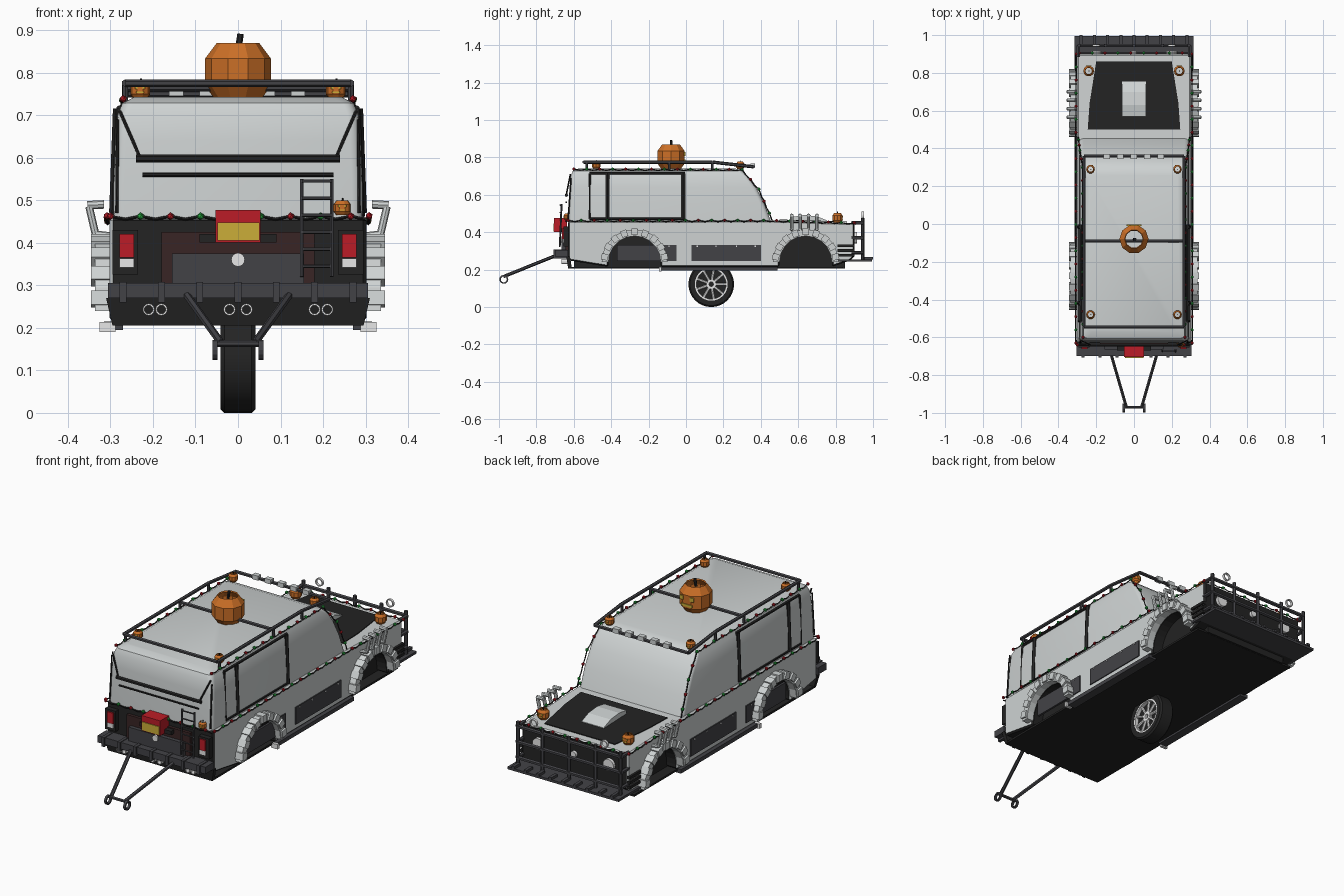
import bpy, bmesh, math
from math import sin, cos, pi
from mathutils import Vector, Matrix

cube = bpy.data.objects.get("Cube")
if cube:
    bpy.data.objects.remove(cube)


def material(name, rgb):
    m = bpy.data.materials.new(name)
    m.use_nodes = True
    m.diffuse_color = (*rgb, 1)
    m.node_tree.nodes["Principled BSDF"].inputs["Base Color"].default_value = (*rgb, 1)
    return m


LIGHT = material("light grey paint", (.62, .65, .65))
CHAR = material("charcoal metal", (.055, .055, .062))
BLACK = material("black", (.017, .017, .017))
ORANGE = material("pumpkin orange", (.6, .16, .02))
RED = material("red", (.5, .012, .02))
GREEN = material("green", (.02, .4, .05))
YELLOW = material("yellow", (.6, .42, .04))
MAROON = material("dark maroon", (.04, .018, .018))
WHITE = material("white metal", (.8, .8, .8))


class Part:
    """Collects simple solids into one mesh object."""

    def __init__(self, name, *mats):
        self.name, self.mats, self.bm = name, mats, bmesh.new()

    def box(self, lo, hi):
        lo, hi = Vector(lo), Vector(hi)
        m = Matrix.Translation((lo + hi) / 2) @ Matrix.Diagonal((*(hi - lo), 1))
        bmesh.ops.create_cube(self.bm, size=1, matrix=m)

    def sbox(self, lo, hi):
        """Box repeated on both sides of x = 0."""
        self.box(lo, hi)
        self.box((-hi[0], lo[1], lo[2]), (-lo[0], hi[1], hi[2]))

    def rod(self, pts, r, n=6):
        for a, b in zip(pts, pts[1:]):
            a, b = Vector(a), Vector(b)
            d = b - a
            m = Matrix.Translation((a + b) / 2) @ d.to_track_quat('Z', 'Y').to_matrix().to_4x4()
            bmesh.ops.create_cone(self.bm, cap_ends=True, segments=n, radius1=r, radius2=r,
                                  depth=d.length, matrix=m)

    def lathe(self, profile, center, axis=(0, 0, 1), n=24, closed=True):
        q = Vector(axis).to_track_quat('Z', 'Y')
        rings = [[self.bm.verts.new(Vector(center) + q @ Vector((r * cos(2 * pi * i / n), r * sin(2 * pi * i / n), h)))
                  for i in range(n)] for r, h in profile]
        self.bridge(rings, closed)

    def bridge(self, rings, closed):
        nxt = rings[1:] + rings[:1] if closed else rings[1:]
        for a, b in zip(rings, nxt):
            for i in range(len(a)):
                j = (i + 1) % len(a)
                self.bm.faces.new((a[i], a[j], b[j], b[i]))

    def prism(self, outline, offset):
        f = self.bm.faces.new([self.bm.verts.new(p) for p in outline])
        ext = bmesh.ops.extrude_face_region(self.bm, geom=[f], use_keep_orig=True)
        verts = [v for v in ext["geom"] if isinstance(v, bmesh.types.BMVert)]
        bmesh.ops.translate(self.bm, verts=verts, vec=offset)

    def done(self, rule=None, smooth=False):
        bmesh.ops.recalc_face_normals(self.bm, faces=self.bm.faces[:])
        if rule:
            for f in self.bm.faces:
                f.material_index = rule(f)
        me = bpy.data.meshes.new(self.name)
        self.bm.to_mesh(me)
        self.bm.free()
        for m in self.mats:
            me.materials.append(m)
        ob = bpy.data.objects.new(self.name, me)
        bpy.context.collection.objects.link(ob)
        if smooth:
            bpy.ops.object.select_all(action='DESELECT')
            ob.select_set(True)
            bpy.context.view_layer.objects.active = ob
            bpy.ops.object.shade_smooth_by_angle(angle=math.radians(35))
        return ob


# Lower body with wheel arches cut in the side profile
ARCHES, AZ, AR = (-.275, .64), .24, .14
profile = [(-.63, .46), (-.63, .25)]
for c in ARCHES:
    profile.append((c - AR, .215))
    profile += [(c - AR * cos(pi * i / 16), AZ + AR * sin(pi * i / 16)) for i in range(17)]
    profile.append((c + AR, .215))
profile += [(.88, .25), (.9, .27), (.9, .448), (.45, .462)]
p = Part("lower_body", LIGHT, BLACK)
p.prism([(-.302, y, z) for y, z in profile], (.604, 0, 0))
body = p.done(lambda f: 0 if abs(f.normal.x) > .5 or f.normal.z > .5 else 1)
bev = body.modifiers.new("soft_edges", 'BEVEL')
bev.width, bev.limit_method, bev.angle_limit = .008, 'ANGLE', math.radians(60)

p = Part("underbody", BLACK)
p.box((-.24, -.6, .206), (.24, .85, .44))
p.box((-.295, -.62, .205), (.295, .84, .215))
p.done()

# Cabin: stacked rounded rectangles (height, back y, front y, half width)
p = Part("cabin", LIGHT)
rings = []
for z, y0, y1, w in [(.455, -.63, .455, .293), (.55, -.627, .42, .292), (.64, -.622, .375, .288),
                     (.7, -.617, .332, .283), (.728, -.605, .3, .272), (.742, -.57, .26, .245)]:
    ring = []
    for k, (sx, cy, sy) in enumerate([(1, y1, 1), (-1, y1, 1), (-1, y0, -1), (1, y0, -1)]):
        for i in range(5):
            a = k * pi / 2 + i * pi / 8
            ring.append(p.bm.verts.new((sx * (w - .025) + .025 * cos(a), cy - sy * .025 + .025 * sin(a), z)))
    rings.append(ring)
p.bridge(rings, False)
p.bm.faces.new(rings[-1])
p.done(smooth=True)

p = Part("window_frames", BLACK)
for s in (-1, 1):
    for y, r in ((-.515, .007), (-.42, .013), (-.015, .013)):
        p.rod([(s * .29, y, .47), (s * .281, y, .715)], r)
    for x, z in ((.279, .716), (.291, .472)):
        p.rod([(s * x, -.515, z), (s * x, -.005, z)], .007)
    p.rod([(s * .278, -.618, .71), (s * .23, -.64, .6)], .004)
    p.rod([(s * .283, -.615, .69), (s * .285, -.63, .47)], .004)
p.rod([(-.24, -.64, .598), (.24, -.64, .598)], .009)
p.rod([(-.225, -.64, .56), (.225, -.64, .56)], .005)
p.done()

# Blocky arch flares
p = Part("arch_flares", LIGHT)
for s in (-1, 1):
    for c in ARCHES:
        arc = [pi * i / 10 for i in range(11)]
        out = [(s * .298, c + r * cos(a), AZ + r * sin(a)) for r, seq in ((.14, arc), (.176, arc[::-1])) for a in seq]
        p.prism(out, (s * .038, 0, 0))
        for a in [pi * (i + .5) / 9 for i in range(9)]:
            q = Vector((s * .322, c + .162 * cos(a), AZ + .162 * sin(a)))
            m = Matrix.Translation(q) @ Matrix.Rotation(a, 4, 'X') @ Matrix.Diagonal((.046, .036, .034, 1))
            bmesh.ops.create_cube(p.bm, size=1, matrix=m)
p.done()

# Side panels, sills and vents
p = Part("side_panels", CHAR)
for y0, y1 in ((-.37, -.05), (.03, .4)):
    p.sbox((.296, y0, .245), (.307, y1, .333))
p.sbox((.27, -.13, .195), (.315, .49, .215))
p.done()
p = Part("panel_bolts", WHITE)
for y in (.06, .16, .27, .37, -.09):
    p.sbox((.305, y - .003, .322), (.31, y + .003, .328))
p.sbox((.288, -.145, .19), (.325, -.13, .214))
p.done()
p = Part("side_vents", BLACK)
for z in (.27, .295, .32):
    p.sbox((.295, .81, z), (.313, .9, z + .014))
p.done()

# Hood
p = Part("hood_panel", BLACK)
p.prism([(x, y, .464 - (y - .5) * .03) for x, y in
         ((-.245, .5), (.245, .5), (.235, .64), (.2, .86), (-.2, .86), (-.235, .64))], (0, 0, .004))
p.done()
p = Part("hood_scoop", LIGHT)
p.prism([(-.063, y, z) for y, z in ((.57, .45), (.57, .482), (.63, .492), (.7, .485), (.755, .463), (.755, .45))],
        (.126, 0, 0))
p.done()
p = Part("exhaust_stacks", LIGHT)
for s in (-1, 1):
    for y in (.565, .61, .655, .7):
        p.rod([(s * .295, y, .415), (s * .335, y, .42), (s * .35, y, .485)], .009, 8)
        p.rod([(s * .354, y, .488), (s * .315, y, .49)], .01, 8)
p.done()

# Nose guard and plow plate
p = Part("nose_guard", CHAR)
p.box((-.315, .8, .243), (.315, .995, .255))
for z in (.29, .37, .45):
    p.rod([(-.295, .885, z), (-.295, .945, z), (.295, .945, z), (.295, .885, z)], .01)
for x in (-.29, -.15, 0, .15, .29):
    p.rod([(x, .945, .25), (x, .945, .475)], .009)
for i in range(9):
    x = -.28 + i * .07
    p.box((x - .008, .95, .255), (x + .008, 1, .268))
p.done()
p = Part("nose_lamps", WHITE)
for x in (-.2, .2):
    p.lathe([(.021, -.006), (.021, .006), (.016, .006), (.016, -.006)], (x, .945, .49), (0, 1, 0), 16)
for x in (-.2, 0, .2):
    p.rod([(x, .895, .37), (x, .915, .37)], .03 if x else .016, 16)
p.done()

# Tail: lid, bumper, ladder and lights
p = Part("tail_lid", MAROON)
p.box((-.18, -.645, .28), (.18, -.62, .425))
p.done()
p = Part("tail_metal", CHAR)
p.box((-.155, -.665, .305), (.155, -.64, .375))
p.box((-.305, -.7, .27), (.305, -.63, .305))
for i in range(7):
    x = -.27 + i * .09
    p.box((x - .008, -.708, .26), (x + .008, -.64, .308))
for x in (.15, .22):
    p.rod([(x, -.675, .32), (x, -.665, .55)], .005)
for i in range(6):
    p.rod([(.15, -.672, .345 + i * .04), (.22, -.672, .345 + i * .04)], .004)
for s in (-1, 1):
    p.rod([(s * .13, -.66, .29), (s * .04, -.97, .165)], .009)
    p.lathe([(.024, -.006), (.024, .006), (.016, .006), (.016, -.006)], (s * .054, -.974, .148), (1, 0, 0), 14)
p.rod([(-.055, -.97, .163), (.055, -.97, .163)], .008)
p.done()
p = Part("tail_skirt", BLACK)
p.prism([(-.31, -.64, .27), (.31, -.64, .27), (.295, -.63, .205), (-.295, -.63, .205)], (0, .02, 0))
p.sbox((.235, -.655, .325), (.295, -.625, .43))
p.box((-.09, -.67, .4), (.09, -.63, .42))
p.done()
p = Part("tail_lights", RED)
p.sbox((.245, -.662, .365), (.278, -.65, .42))
p.box((-.053, -.705, .4), (.053, -.635, .477))
p.done()
p = Part("box_stripe", YELLOW)
p.box((-.048, -.709, .405), (.05, -.703, .447))
p.done()
p = Part("tail_white", WHITE)
p.sbox((.245, -.66, .342), (.278, -.65, .363))
p.rod([(0, -.672, .36), (0, -.66, .36)], .016, 16)
for x in (-.21, -.18, -.02, .02, .18, .21):
    p.lathe([(.014, -.02), (.014, .02), (.01, .02), (.01, -.02)], (x, -.645, .243), (0, 1, 0), 12)
p.done()

# Roof rack with lamp row
p = Part("roof_rack", CHAR)
for s in (-1, 1):
    p.rod([(s * .265, -.545, .775), (s * .265, .14, .775), (s * .265, .36, .75)], .009)
    for y in (-.53, -.09, .14):
        p.rod([(s * .265, y, .73), (s * .265, y, .775)], .007)
for y, z in ((-.545, .775), (-.09, .765), (.36, .75)):
    p.rod([(-.265, y, z), (.265, y, z)], .009)
p.done()
p = Part("roof_lamps", LIGHT)
for i in range(5):
    p.box((-.162 + i * .0715, .345, .745), (-.128 + i * .0715, .37, .768))
p.done()

# Wheel under the middle
WC = Vector((0, .135, .122))
p = Part("tyre", BLACK)
p.lathe([(.088, -.04), (.114, -.041), (.122, -.032), (.122, .032), (.114, .041), (.088, .04)], WC, (1, 0, 0), 32)
p.rod([WC - Vector((.02, 0, 0)), WC + Vector((.02, 0, 0))], .089, 32)
p.done(smooth=True)
p = Part("wheel_rim", WHITE)
p.lathe([(.079, -.039), (.09, -.039), (.09, .039), (.079, .039)], WC, (1, 0, 0), 32)
for s in (-1, 1):
    p.lathe([(.012, .02), (.012, .034), (.026, .034), (.026, .02)], WC, (s, 0, 0), 16)
    for i in range(9):
        d = Vector((0, cos(2 * pi * i / 9), sin(2 * pi * i / 9)))
        p.rod([WC + Vector((s * .028, 0, 0)) + d * .02, WC + Vector((s * .028, 0, 0)) + d * .082], .007)
p.done()

# Hollow pumpkins with stems and carved faces
skin, stem, face = Part("pumpkins", ORANGE), Part("pumpkin_stems", BLACK), Part("pumpkin_faces", YELLOW)


def pumpkin(x, y, z, r, d):
    shape = ((.7, 0), (1, .4), (1, 1.25), (.65, 1.72), (.6, 1.66), (.9, 1.2), (.9, .4), (.6, .05))
    skin.lathe([(r * a, r * h) for a, h in shape], (x, y, z), n=10)
    stem.rod([(x, y, z + r * 1.5), (x + r * .08, y, z + r * 2)], r * .1)
    for dx, dz, w, h in ((-.38, 1.05, .13, .13), (.38, 1.05, .13, .13), (0, .6, .4, .08)):
        fy = y + d * r * .955
        face.box((x + r * (dx - w), fy - r * .05, z + r * (dz - h)), (x + r * (dx + w), fy + r * .05, z + r * (dz + h)))


pumpkin(0, -.08, .737, .077, 1)
for s in (-1, 1):
    pumpkin(s * .23, .29, .738, .023, 1)
    pumpkin(s * .23, -.48, .74, .023, -1)
    pumpkin(s * .24, .81, .452, .029, 1)
pumpkin(.245, -.635, .465, .02, -1)
for p in (skin, stem, face):
    p.done()

# Festive light strings along the belt line and roof edges
wire, reds, greens = Part("light_wire", BLACK), Part("red_bulbs", RED), Part("green_bulbs", GREEN)
paths = [[(-.3, -.64, .462), (.3, -.64, .462)], [(-.29, .905, .45), (.29, .905, .45)]]
for s in (-1, 1):
    paths.append([(s * .308, -.63, .463), (s * .308, .45, .463), (s * .306, .9, .45)])
    paths.append([(s * .27, -.6, .738), (s * .272, .3, .736), (s * .287, .39, .63), (s * .295, .46, .47)])
for path in paths:
    pts = []
    for a, b in zip(path, path[1:]):
        a, b = Vector(a), Vector(b)
        n = max(2, round((b - a).length / .035))
        pts += [a.lerp(b, i / n) for i in range(n)]
    pts.append(Vector(path[-1]))
    for i, q in enumerate(pts):
        if i % 2:
            q.z -= .007
        else:
            bulbs = (reds, greens)[i // 2 % 2]
            bmesh.ops.create_icosphere(bulbs.bm, subdivisions=1, radius=.009, matrix=Matrix.Translation(q))
    wire.rod(pts, .0035, 4)
for p in (wire, reds, greens):
    p.done()
